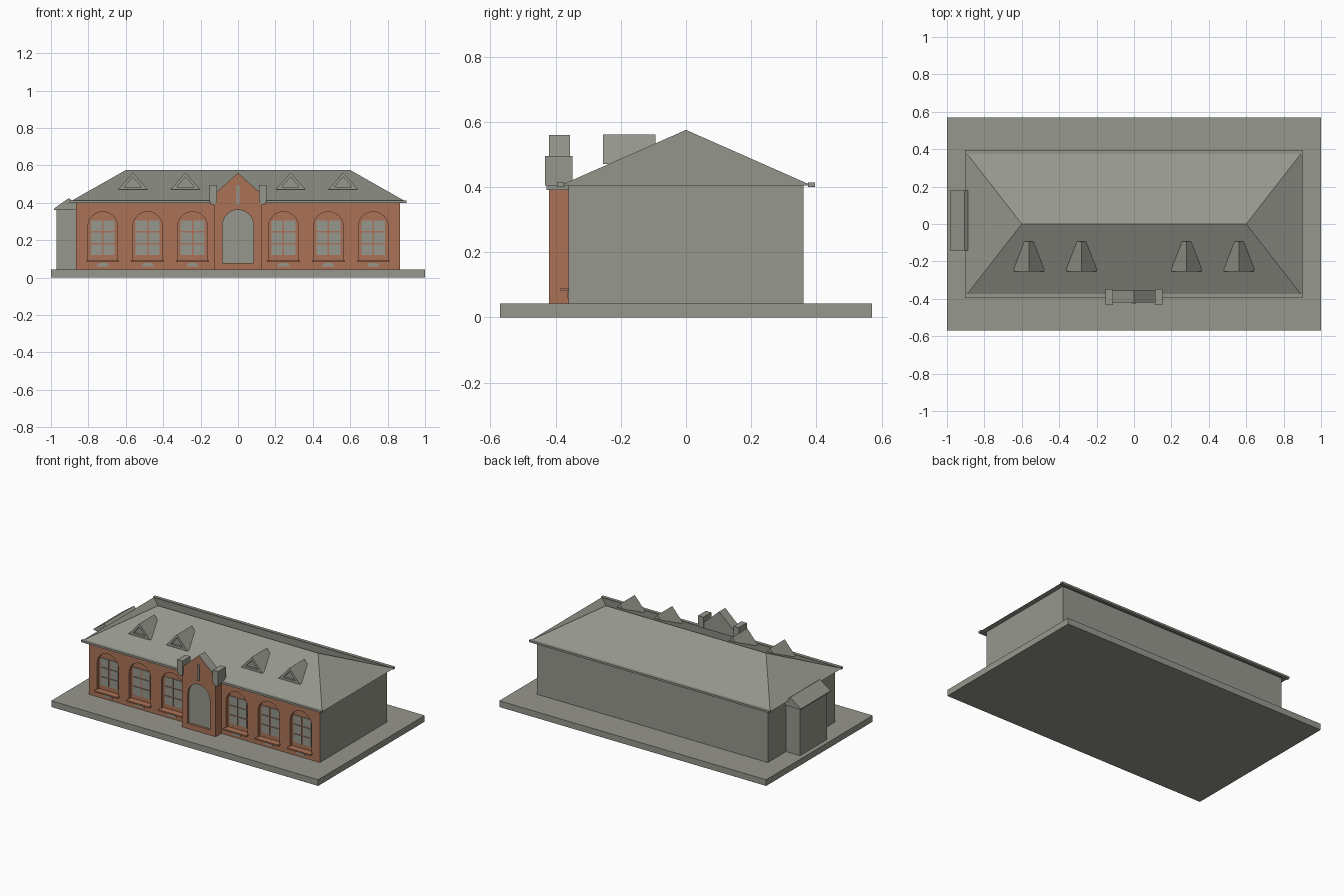
import bpy, bmesh, math
from mathutils import Vector

if "Cube" in bpy.data.objects:
    bpy.data.objects.remove(bpy.data.objects["Cube"])


def material(name, rgb):
    m = bpy.data.materials.new(name)
    m.diffuse_color = (*rgb, 1)
    m.use_nodes = True
    m.node_tree.nodes["Principled BSDF"].inputs["Base Color"].default_value = m.diffuse_color
    return m


GREY = material("warm grey", (0.305, 0.31, 0.265))
BRICK = material("red brick", (0.41, 0.17, 0.095))


def finish(name, bm, mats, rule=None):
    """Turn a bmesh into an object, choosing face colours by normal."""
    bmesh.ops.recalc_face_normals(bm, faces=bm.faces)
    bm.normal_update()
    if rule:
        for f in bm.faces:
            f.material_index = rule(f.normal)
    me = bpy.data.meshes.new(name)
    bm.to_mesh(me)
    bm.free()
    for m in mats:
        me.materials.append(m)
    ob = bpy.data.objects.new(name, me)
    bpy.context.collection.objects.link(ob)
    return ob


def prism(name, outline, y0, y1, mats=(GREY,), rule=None):
    """Extrude an x-z outline from y0 to y1."""
    bm = bmesh.new()
    face = bm.faces.new([bm.verts.new((x, y0, z)) for x, z in outline])
    ext = bmesh.ops.extrude_face_region(bm, geom=[face])["geom"]
    verts = [v for v in ext if isinstance(v, bmesh.types.BMVert)]
    bmesh.ops.translate(bm, verts=verts, vec=Vector((0, y1 - y0, 0)))
    return finish(name, bm, mats, rule)


def box(name, x0, x1, y0, y1, z0, z1, mats=(GREY,), rule=None):
    return prism(name, [(x0, z0), (x1, z0), (x1, z1), (x0, z1)], y0, y1, mats, rule)


def arch(cx, half, z0, z1, n=16):
    """Outline of a round-headed opening."""
    pts = [(cx - half, z0), (cx + half, z0)]
    for i in range(n + 1):
        a = math.pi * i / n
        pts.append((cx + half * math.cos(a), z1 - half + half * math.sin(a)))
    return pts


def cut(ob, cutter):
    cutter.hide_render = True
    cutter.display_type = 'WIRE'
    mod = ob.modifiers.new("opening", 'BOOLEAN')
    mod.operation = 'DIFFERENCE'
    mod.solver = 'EXACT'
    mod.object = cutter


# Ground slab and main block: brick front, grey elsewhere
box("base_slab", -1, 1, -0.57, 0.57, 0, 0.042)
walls = box("walls", -0.865, 0.865, -0.36, 0.36, 0.042, 0.405, (BRICK, GREY),
            lambda n: 0 if n.y < -0.5 else 1)

# Six arched window recesses with panes, sills and vents
for i, cx in enumerate((-0.723, -0.483, -0.243, 0.243, 0.483, 0.723)):
    cut(walls, prism(f"window_cutter_{i}", arch(cx, 0.08, 0.09, 0.352),
                     -0.40, -0.34, (BRICK,)))
    for c in (-1, 1):
        for r in range(3):
            px, pz = cx + c * 0.034, 0.149 + r * 0.064
            box(f"window_pane_{i}", px - 0.03, px + 0.03, -0.345, -0.338,
                pz - 0.028, pz + 0.028)
    box(f"window_sill_{i}", cx - 0.088, cx + 0.088, -0.385, -0.338, 0.082, 0.091, (BRICK,))
    prism(f"vent_{i}", [(cx - 0.038, 0.058), (cx + 0.038, 0.058),
                        (cx + 0.018, 0.078), (cx - 0.018, 0.078)], -0.364, -0.358)

# Entrance bay with a gable; sloped top and back are grey
portal = prism("entrance_bay", [(-0.127, 0.042), (0.127, 0.042), (0.127, 0.445),
                                (0, 0.56), (-0.127, 0.445)], -0.42, -0.355, (BRICK, GREY),
               lambda n: 0 if n.y < -0.5 or abs(n.x) > 0.9 else 1)
cut(portal, prism("door_cutter", arch(0, 0.083, 0.077, 0.362), -0.46, -0.40, (BRICK,)))
prism("door", arch(0, 0.083, 0.077, 0.362), -0.405, -0.398)
box("gable_slot", -0.007, 0.007, -0.428, -0.41, 0.39, 0.495)
for s in (-1, 1):
    xs = sorted((s * 0.113, s * 0.153))
    box("gable_pier", *xs, -0.432, -0.348, 0.405, 0.495)
    xs = sorted((s * 0.119, s * 0.147))
    box("pier_foot", *xs, -0.427, -0.352, 0.39, 0.405)

# Hipped roof
bm = bmesh.new()
ew, ed, ze, zr = 0.9, 0.385, 0.405, 0.575
pts = [(x, y, ze) for x, y in ((-ew, -ed), (ew, -ed), (ew, ed), (-ew, ed))]
v = [bm.verts.new(p) for p in pts + [(-0.6, 0, zr), (0.6, 0, zr)]]
for f in ((0, 1, 5, 4), (1, 2, 5), (2, 3, 4, 5), (3, 0, 4), (3, 2, 1, 0)):
    bm.faces.new([v[k] for k in f])
finish("hip_roof", bm, (GREY,))

# Gutters along front and back
box("front_gutter", -0.9, 0.9, -0.396, -0.374, 0.4, 0.413)
box("back_gutter", -0.9, 0.9, 0.374, 0.396, 0.4, 0.413)

# Triangular dormers with a recessed face
for i, cx in enumerate((-0.562, -0.281, 0.281, 0.562)):
    dormer = prism(f"dormer_{i}", [(cx - 0.08, 0.47), (cx + 0.08, 0.47), (cx, 0.561)],
                   -0.254, -0.094)
    cut(dormer, prism(f"dormer_cutter_{i}", [(cx - 0.046, 0.485), (cx + 0.046, 0.485),
                                             (cx, 0.538)], -0.28, -0.24))

# Side annex with its own pitched roof
box("annex", -0.97, -0.86, -0.125, 0.165, 0.042, 0.375)
prism("annex_roof", [(-0.985, 0.362), (-0.865, 0.362), (-0.865, 0.395), (-0.885, 0.41),
                     (-0.905, 0.425), (-0.985, 0.368)], -0.142, 0.178)
